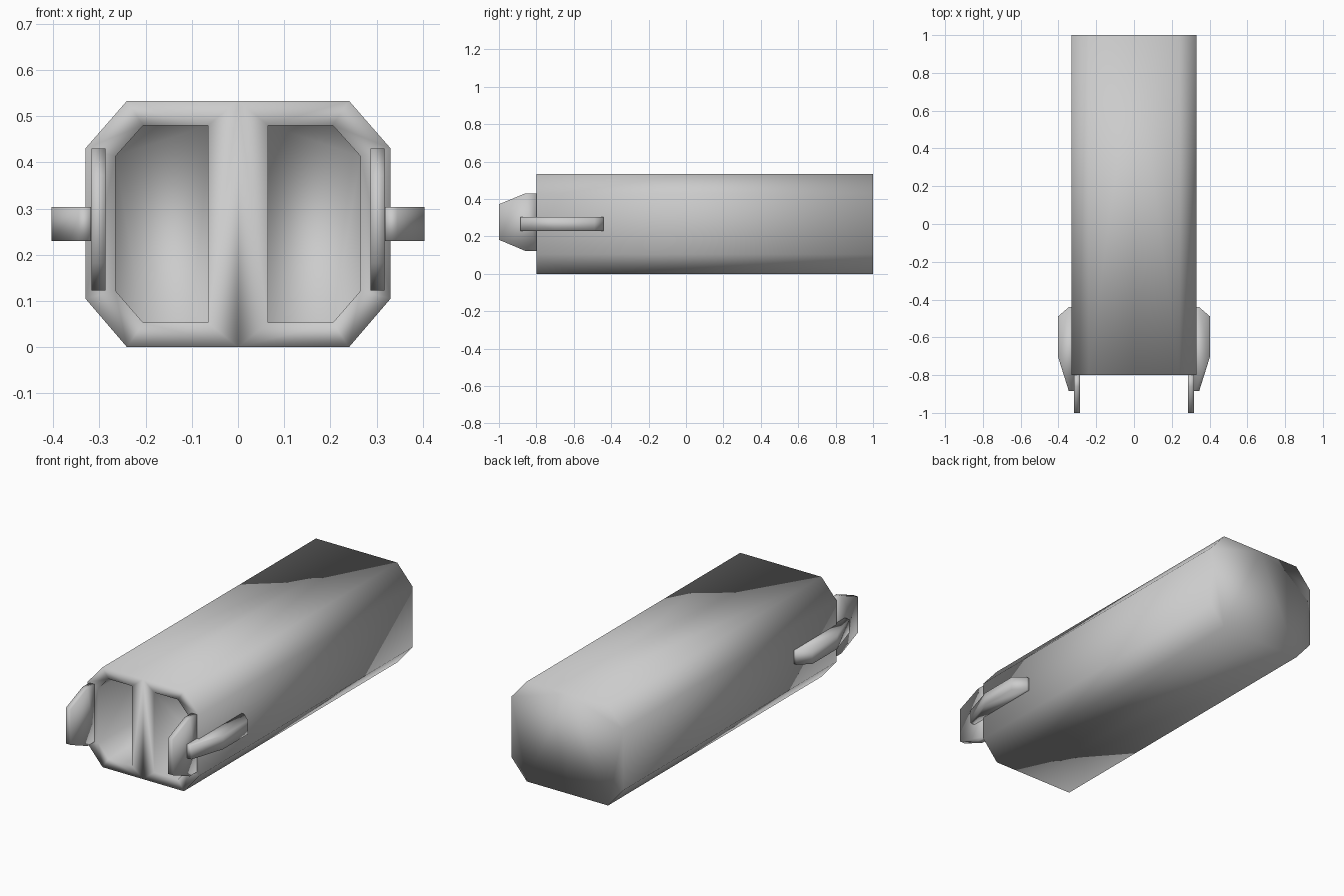
import bpy, bmesh
from mathutils import Matrix

if "Cube" in bpy.data.objects:
    bpy.data.objects.remove(bpy.data.objects["Cube"])


def finish(name, bm):
    bmesh.ops.recalc_face_normals(bm, faces=bm.faces[:])
    me = bpy.data.meshes.new(name)
    bm.to_mesh(me)
    bm.free()
    for p in me.polygons:
        p.use_smooth = True
    ob = bpy.data.objects.new(name, me)
    bpy.context.collection.objects.link(ob)
    return ob


def ring(bm, pts):
    return [bm.verts.new(p) for p in pts]


def bridge(bm, a, b, closed=True):
    n = len(a)
    for i in range(n if closed else n - 1):
        j = (i + 1) % n
        bm.faces.new((a[i], a[j], b[j], b[i]))


def prism(name, a_pts, b_pts):
    bm = bmesh.new()
    a, b = ring(bm, a_pts), ring(bm, b_pts)
    bridge(bm, a, b)
    bm.faces.new(a)
    bm.faces.new(b)
    return finish(name, bm)


FRONT, BACK, POCKET = -0.8, 1.0, -0.4

# Body: half of the octagonal shell with one pocket, then mirrored
outer = [(0, 0), (.24, 0), (.33, .105), (.33, .43), (.24, .533), (0, .533)]
inner = [(.065, .053), (.205, .053), (.265, .122), (.265, .413), (.205, .48), (.065, .48)]
bm = bmesh.new()
front = ring(bm, [(x, FRONT, z) for x, z in outer])
back = ring(bm, [(x, BACK, z) for x, z in outer])
rim = ring(bm, [(x, FRONT, z) for x, z in inner])
floor = ring(bm, [(x, POCKET, z) for x, z in inner])
bridge(bm, front, back, closed=False)
bridge(bm, front, rim)
bridge(bm, rim, floor)
bm.faces.new(floor)
bm.faces.new(back)
bmesh.ops.mirror(bm, geom=bm.verts[:] + bm.edges[:] + bm.faces[:],
                 matrix=Matrix.Identity(4), merge_dist=1e-4, axis='X')
bmesh.ops.remove_doubles(bm, verts=bm.verts[:], dist=1e-4)
finish("body", bm)

# Front plates (y, z) and side bars (x, y), one of each per side
plate = [(-.8, .43), (-.86, .43), (-1, .372), (-1, .182), (-.86, .123), (-.8, .123)]
bar = [(.318, -.44), (.345, -.44), (.403, -.49), (.403, -.70), (.345, -.885), (.318, -.885)]
for s, side in ((-1, "left"), (1, "right")):
    prism(f"front_plate_{side}",
          [(s * .287, y, z) for y, z in plate],
          [(s * .317, y, z) for y, z in plate])
    prism(f"side_bar_{side}",
          [(s * x, y, .23) for x, y in bar],
          [(s * x, y, .303) for x, y in bar])
